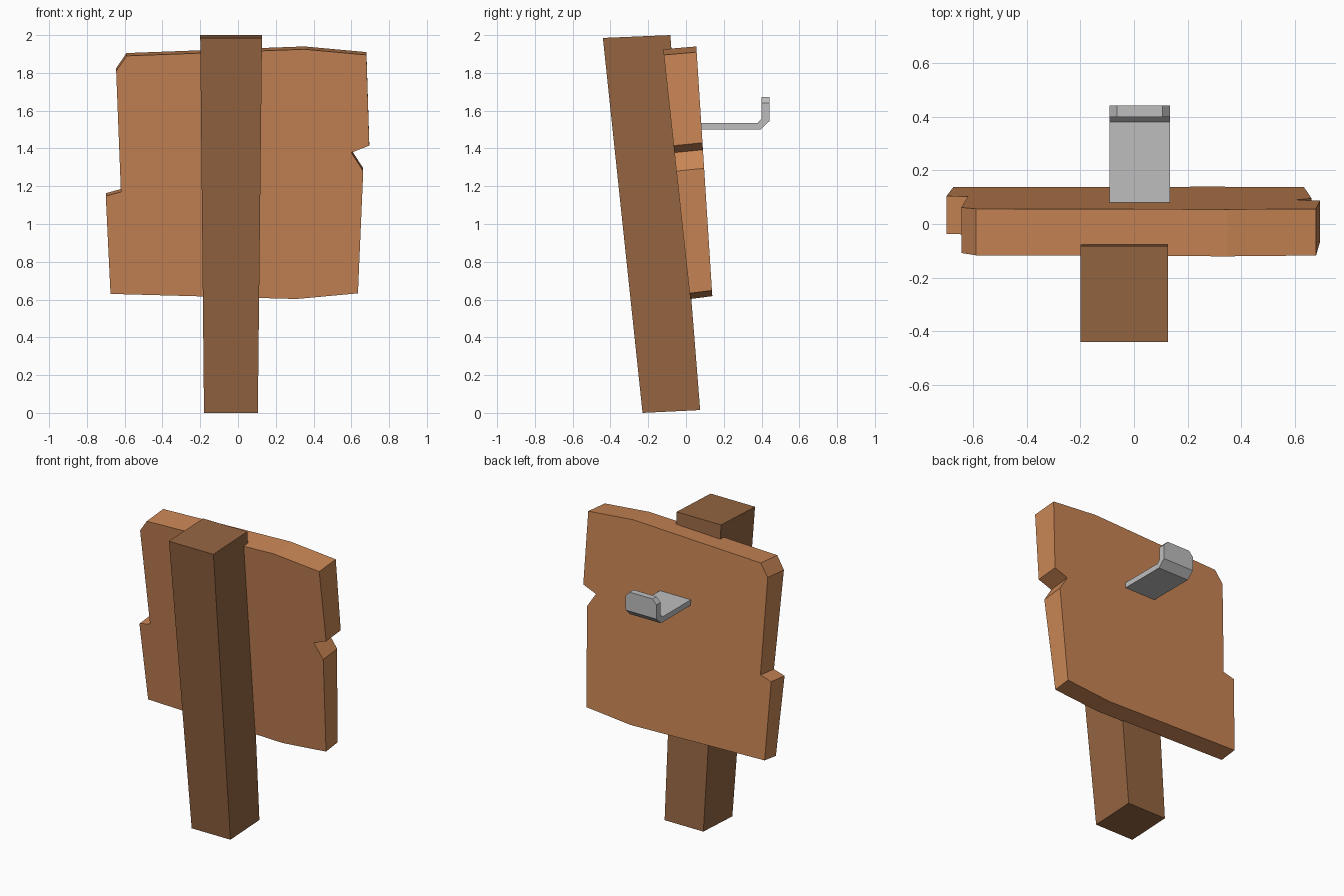
import bpy, bmesh

if "Cube" in bpy.data.objects:
    bpy.data.objects.remove(bpy.data.objects["Cube"])


def material(name, rgb):
    m = bpy.data.materials.new(name)
    m.diffuse_color = (*rgb, 1)
    m.use_nodes = True
    m.node_tree.nodes["Principled BSDF"].inputs["Base Color"].default_value = m.diffuse_color
    return m


def loft(name, start, end, mat):
    """Solid between two matching outlines of 3D points."""
    bm = bmesh.new()
    a = [bm.verts.new(p) for p in start]
    b = [bm.verts.new(p) for p in end]
    bm.faces.new(a)
    bm.faces.new(b[::-1])
    for i in range(len(a)):
        j = (i + 1) % len(a)
        bm.faces.new((a[j], a[i], b[i], b[j]))
    bmesh.ops.recalc_face_normals(bm, faces=bm.faces)
    mesh = bpy.data.meshes.new(name)
    bm.to_mesh(mesh)
    bm.free()
    mesh.materials.append(mat)
    ob = bpy.data.objects.new(name, mesh)
    bpy.context.collection.objects.link(ob)
    return ob


dark_wood = material("dark wood", (0.301, 0.130, 0.053))
light_wood = material("light wood", (0.578, 0.235, 0.091))
metal = material("grey metal", (0.515, 0.515, 0.515))


# Leaning post, slightly wider at the top
def post_ring(x0, x1, y0, z0, y1, z1):
    return [(x0, y0, z0), (x1, y0, z0), (x1, y1, z1), (x0, y1, z1)]


loft("post", post_ring(-0.18, 0.105, -0.23, 0.0, 0.075, 0.015),
     post_ring(-0.20, 0.127, -0.44, 1.985, -0.083, 2.0), dark_wood)

# Notched board: x, z outline of the front face; it leans and thins downward
outline = [(-0.675, 0.63), (-0.70, 1.148), (-0.62, 1.17), (-0.645, 1.81),
           (-0.59, 1.89), (0.35, 1.925), (0.68, 1.895), (0.695, 1.415),
           (0.60, 1.378), (0.663, 1.28), (0.635, 0.633), (0.31, 0.603)]
front = [(x, -0.118 + (1.9 - z) * 0.108, z) for x, z in outline]
back = [(x, 0.055 + (1.92 - z) * 0.064, z + 0.015) for x, z in outline]
loft("board", front, back, light_wood)

# Bent metal hook: y, z side profile swept across x
profile = [(0.07, 1.50), (0.395, 1.50), (0.442, 1.545), (0.442, 1.64),
           (0.40, 1.64), (0.40, 1.558), (0.38, 1.536), (0.07, 1.536)]
loft("hook", [(-0.092, y, z) for y, z in profile],
     [(0.135, y, z) for y, z in profile], metal)

# Hook tip with clipped corners
tip = [(-0.092, 1.64), (0.135, 1.64), (0.106, 1.672), (-0.063, 1.672)]
loft("hook_tip", [(x, 0.40, z) for x, z in tip],
     [(x, 0.442, z) for x, z in tip], metal)
